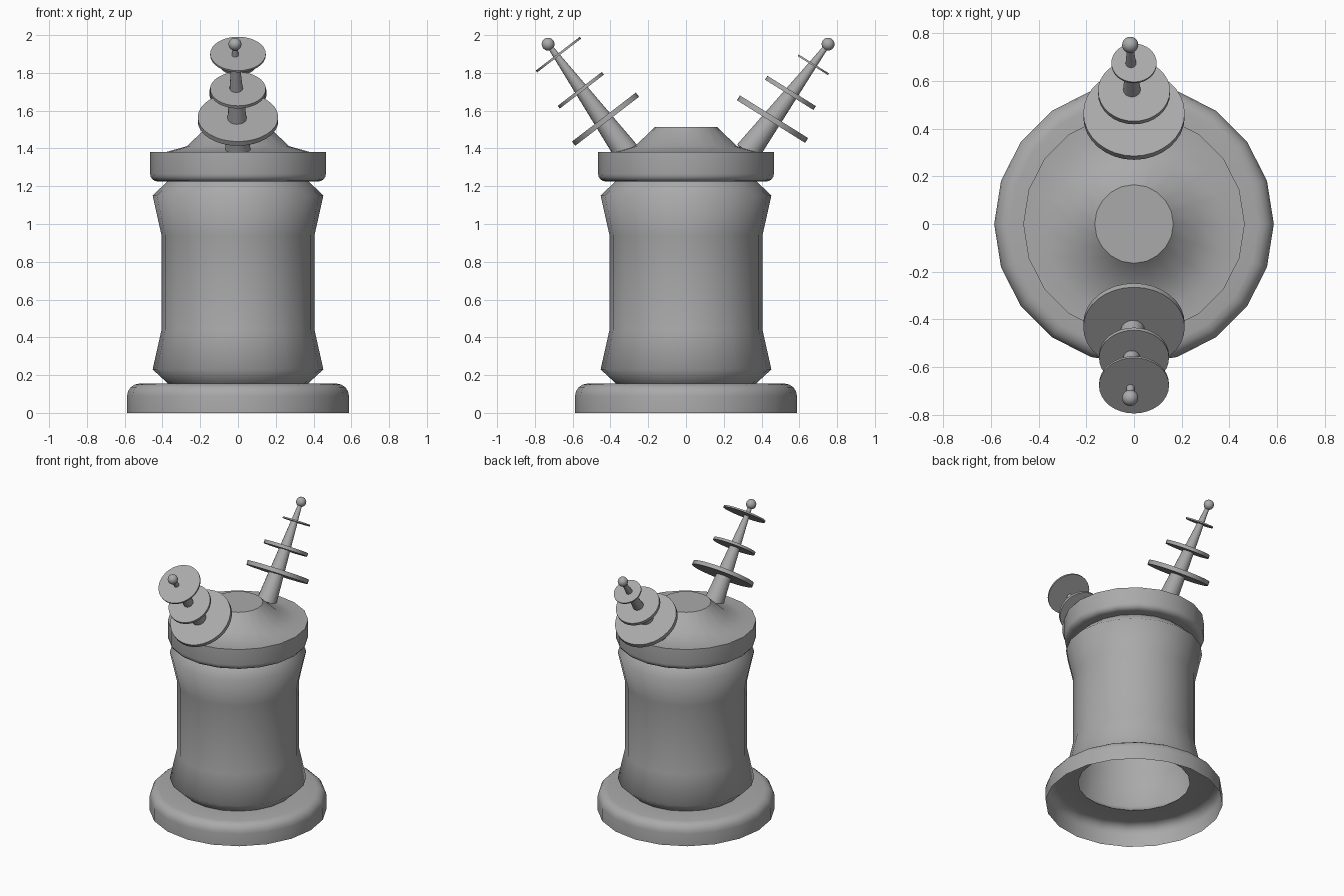
import bpy, bmesh, math
from mathutils import Vector

cube = bpy.data.objects.get("Cube")
if cube:
    bpy.data.objects.remove(cube, do_unlink=True)

GREY = (0.40, 0.40, 0.40, 1.0)
metal = bpy.data.materials.new("plain grey")
metal.use_nodes = True
metal.diffuse_color = GREY
metal.node_tree.nodes["Principled BSDF"].inputs["Base Color"].default_value = GREY


def finish(obj, angle=60):
    obj.data.materials.clear()
    obj.data.materials.append(metal)
    bpy.ops.object.select_all(action="DESELECT")
    obj.select_set(True)
    bpy.context.view_layer.objects.active = obj
    bpy.ops.object.shade_smooth_by_angle(angle=math.radians(angle))


def lathe(name, profile, sides=20):
    """Open shell turned about z from (radius, height) points, bottom to top."""
    bm = bmesh.new()
    rings = []
    for r, z in profile:
        rings.append([bm.verts.new((r * math.cos(a), r * math.sin(a), z))
                      for a in (math.tau * i / sides for i in range(sides))])
    for low, high in zip(rings, rings[1:]):
        for i in range(sides):
            j = (i + 1) % sides
            bm.faces.new((low[i], low[j], high[j], high[i]))
    mesh = bpy.data.meshes.new(name)
    bm.to_mesh(mesh)
    bm.free()
    obj = bpy.data.objects.new(name, mesh)
    bpy.context.collection.objects.link(obj)
    finish(obj)
    return obj


def arc(r, z, size, start, steps=4):
    """Quarter-round corner points about (r, z), turning anticlockwise."""
    return [(r + size * math.cos(t), z + size * math.sin(t))
            for t in (math.radians(start + 90 * k / steps) for k in range(steps + 1))]


# Hollow foot, waisted barrel and cap, all one open-bottomed shell
lathe("foot_ring", [(0.587, 0)] + arc(0.522, 0.09, 0.065, 0) + [(0.37, 0.155)])
lathe("barrel", [(0.37, 0.155), (0.452, 0.23), (0.405, 0.44),
                 (0.405, 0.94), (0.452, 1.15), (0.375, 1.225)])
lathe("cap", [(0.375, 1.225)] + arc(0.425, 1.265, 0.04, -90) + [(0.465, 1.38)])
lathe("dome", [(0.465, 1.38), (0.385, 1.38), (0.27, 1.412), (0.165, 1.513)])

bpy.ops.mesh.primitive_circle_add(vertices=20, radius=0.165, fill_type="NGON",
                                  location=(0, 0, 1.513))
lid = bpy.context.object
lid.name = "dome_lid"
lid.rotation_euler.z = math.radians(90)
finish(lid)


def antenna(side, foot, tip, tilt, discs):
    """Tapered rod with tilted discs and a ball at the tip."""
    foot, tip = Vector(foot), Vector(tip)
    axis = tip - foot
    bpy.ops.mesh.primitive_cone_add(vertices=16, radius1=0.068, radius2=0.012,
                                    depth=axis.length, location=(foot + tip) / 2)
    rod = bpy.context.object
    rod.name = side + "_antenna_rod"
    rod.rotation_euler = axis.to_track_quat("Z", "Y").to_euler()
    finish(rod, 40)
    for n, (radius, thick, y, z) in enumerate(discs, 1):
        bpy.ops.mesh.primitive_cylinder_add(vertices=32, radius=radius, depth=thick,
                                            location=(0, y, z),
                                            rotation=(math.radians(tilt), 0, 0))
        disc = bpy.context.object
        disc.name = f"{side}_antenna_disc_{n}"
        finish(disc, 40)
    bpy.ops.mesh.primitive_uv_sphere_add(segments=20, ring_count=12, radius=0.034,
                                         location=tip)
    ball = bpy.context.object
    ball.name = side + "_antenna_ball"
    finish(ball)


# Two antennas leaning out to the front and back
antenna("front", (0, -0.315, 1.38), (-0.016, -0.73, 1.952), 37.5,
        [(0.213, 0.028, -0.426, 1.555),
         (0.147, 0.018, -0.557, 1.708),
         (0.147, 0.012, -0.675, 1.897)])
antenna("back", (0, 0.325, 1.38), (-0.016, 0.752, 1.952), -32,
        [(0.213, 0.030, 0.458, 1.555),
         (0.151, 0.024, 0.553, 1.694),
         (0.095, 0.010, 0.674, 1.843)])
